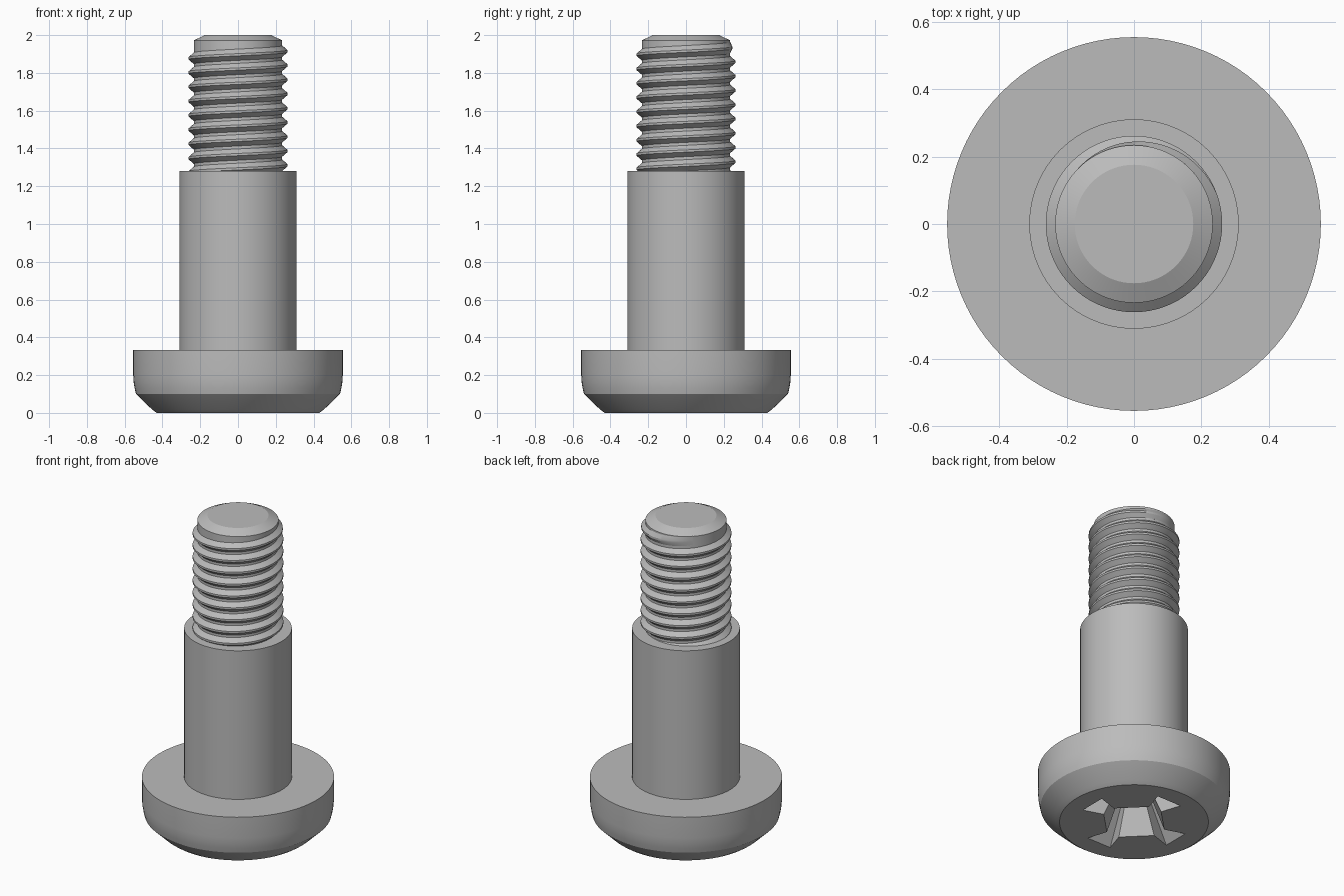
import bpy, bmesh, math

if "Cube" in bpy.data.objects:
    bpy.data.objects.remove(bpy.data.objects["Cube"])

STEEL = (0.5, 0.5, 0.5, 1)
steel = bpy.data.materials.new("grey steel")
steel.use_nodes = True
steel.diffuse_color = STEEL
steel.node_tree.nodes["Principled BSDF"].inputs["Base Color"].default_value = STEEL


def finish(name, bm, angle=25):
    """Turn a bmesh into a named, smooth-shaded steel object."""
    bmesh.ops.recalc_face_normals(bm, faces=bm.faces)
    mesh = bpy.data.meshes.new(name)
    bm.to_mesh(mesh)
    bm.free()
    mesh.materials.append(steel)
    ob = bpy.data.objects.new(name, mesh)
    bpy.context.collection.objects.link(ob)
    shade(ob, angle)
    return ob


def shade(ob, angle):
    bpy.ops.object.select_all(action="DESELECT")
    ob.select_set(True)
    bpy.context.view_layer.objects.active = ob
    bpy.ops.object.shade_smooth_by_angle(angle=math.radians(angle))


def skin(bm, rings, closed=True):
    """Bridge equal rings of points and cap both ends."""
    loops = [[bm.verts.new(p) for p in ring] for ring in rings]
    n = len(loops[0])
    for a, b in zip(loops, loops[1:]):
        for i in range(n):
            j = (i + 1) % n
            bm.faces.new((a[i], a[j], b[j], b[i]))
    bm.faces.new(loops[0])
    bm.faces.new(loops[-1])


def lathe(name, profile, sides=96):
    """Solid of revolution from (radius, height) pairs."""
    bm = bmesh.new()
    turn = math.tau / sides
    skin(bm, [[(r * math.cos(i * turn), r * math.sin(i * turn), z)
               for i in range(sides)] for r, z in profile])
    return finish(name, bm)


# Turned parts: pan head, plain shoulder, threaded core with chamfered tip
head = lathe("head", [(0.43, 0), (0.455, 0.018), (0.54, 0.1), (0.547, 0.13),
                      (0.552, 0.16), (0.555, 0.2), (0.555, 0.333)])
lathe("shoulder", [(0.311, 0.32), (0.311, 1.28)])
ROOT, CREST = 0.234, 0.262
lathe("threaded_core", [(ROOT, 1.27), (ROOT, 1.972), (0.176, 2.0)])

# Right-hand helical thread, fading out near the tip
PITCH, STEPS = 0.0755, 72
END = math.radians(135)
FADE = math.radians(115)
TURNS = 9.2
rings = []
total = int(TURNS * STEPS)
for k in range(total + 1):
    a = END - (total - k) * math.tau / STEPS
    z = 1.915 + PITCH * a / math.tau
    fade = min(1, max(0.02, (END - a) / FADE))
    tip = ROOT + (CREST - ROOT) * fade
    section = [(ROOT - 0.01, -0.032), (ROOT, -0.03), (tip, -0.006),
               (tip, 0.006), (ROOT, 0.03), (ROOT - 0.01, 0.032)]
    rings.append([(r * math.cos(a), r * math.sin(a), z + h) for r, h in section])
bm = bmesh.new()
skin(bm, rings)
finish("thread", bm)

# Tapered cross recess cut into the underside of the head
DEPTH = 0.22


def cross(scale, z):
    points = []
    arm = [(0.19, -0.045), (0.315, -0.085), (0.315, 0.085), (0.19, 0.045)]
    for q in range(4):
        c, s = math.cos(q * math.pi / 2), math.sin(q * math.pi / 2)
        points += [(scale * (u * c - v * s), scale * (u * s + v * c), z)
                   for u, v in arm]
    return points


bm = bmesh.new()
skin(bm, [cross(1.08, -0.04), cross(1.0, 0), cross(0.5, DEPTH)])
cutter = finish("recess_cutter", bm)
cutter.hide_render = True
cut = head.modifiers.new("cross recess", "BOOLEAN")
cut.operation = "DIFFERENCE"
cut.solver = "EXACT"
cut.object = cutter
bpy.context.view_layer.objects.active = head
bpy.ops.object.modifier_apply(modifier=cut.name)
bpy.data.objects.remove(cutter)
shade(head, 25)
